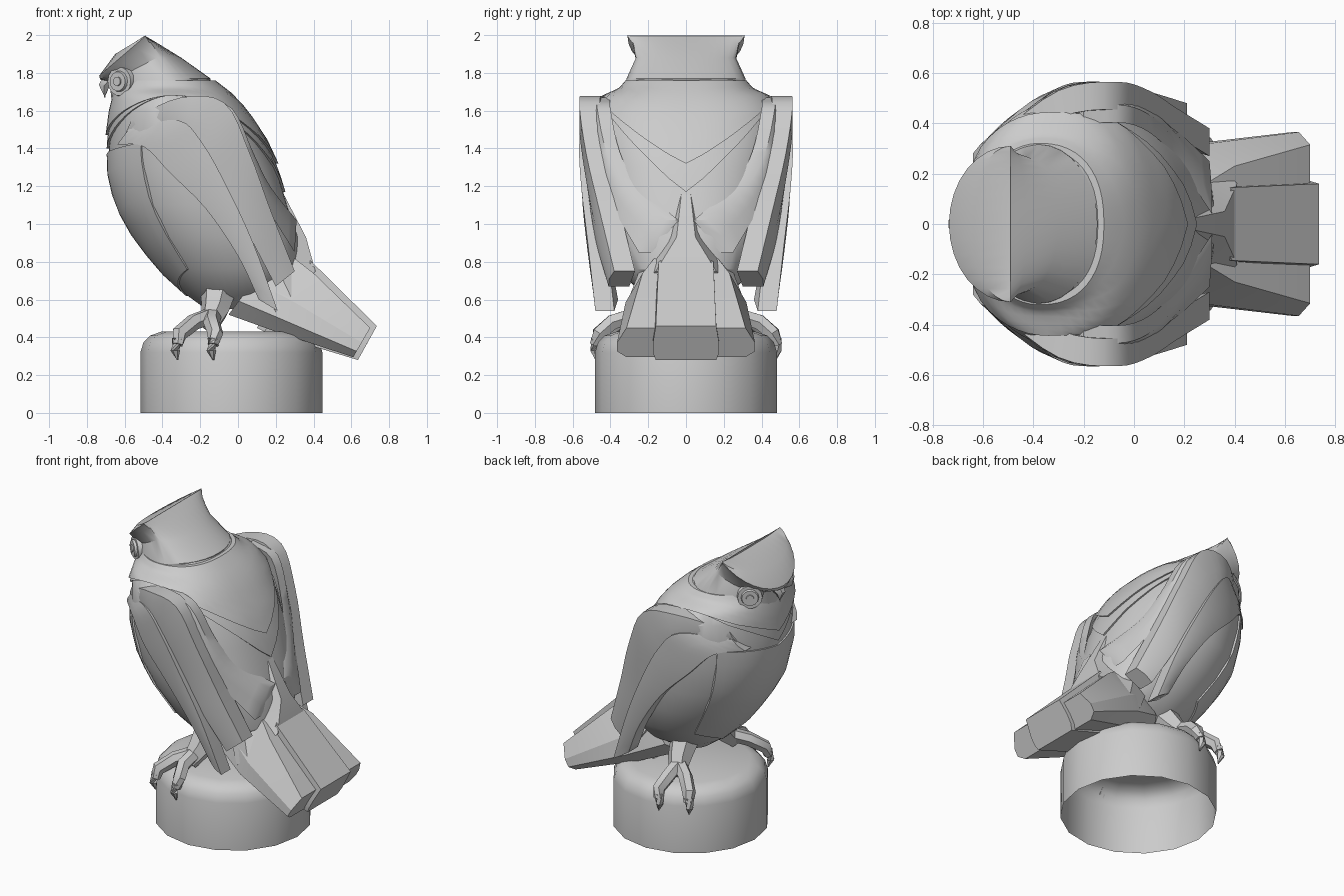
import bpy, bmesh, math
from mathutils import Vector

cube = bpy.data.objects.get("Cube")
if cube:
    bpy.data.objects.remove(cube, do_unlink=True)

stone = bpy.data.materials.new("grey_stone")
stone.use_nodes = True
GREY = (0.6, 0.6, 0.6, 1)
stone.diffuse_color = GREY
stone.node_tree.nodes["Principled BSDF"].inputs["Base Color"].default_value = GREY


def finish(name, bm, angle=30):
    bmesh.ops.remove_doubles(bm, verts=bm.verts, dist=0.0005)
    bmesh.ops.recalc_face_normals(bm, faces=bm.faces)
    mesh = bpy.data.meshes.new(name)
    bm.to_mesh(mesh)
    bm.free()
    mesh.materials.append(stone)
    obj = bpy.data.objects.new(name, mesh)
    bpy.context.collection.objects.link(obj)
    bpy.ops.object.select_all(action='DESELECT')
    obj.select_set(True)
    bpy.context.view_layer.objects.active = obj
    bpy.ops.object.shade_smooth_by_angle(angle=math.radians(angle))
    return obj


def loft(name, rings, cap_start=True, cap_end=True, angle=30, wrap=False):
    """Skin a list of closed rings; wrap joins the last ring to the first."""
    bm = bmesh.new()
    rows = [[bm.verts.new(p) for p in ring] for ring in rings]
    pairs = list(zip(rows, rows[1:])) + ([(rows[-1], rows[0])] if wrap else [])
    for a, b in pairs:
        for i in range(len(a)):
            j = (i + 1) % len(a)
            bm.faces.new((a[i], a[j], b[j], b[i]))
    if cap_start and not wrap:
        bm.faces.new(rows[0])
    if cap_end and not wrap:
        bm.faces.new(rows[-1])
    return finish(name, bm, angle)


def smooth_path(points, steps=4):
    """Catmull-Rom resampling of a list of vectors."""
    pts = [Vector(p) for p in points]
    pts = [2 * pts[0] - pts[1]] + pts + [2 * pts[-1] - pts[-2]]
    out = []
    for p, q, r, s in zip(pts, pts[1:], pts[2:], pts[3:]):
        for k in range(steps):
            t = k / steps
            out.append(0.5 * (2 * q + (r - p) * t + (2 * p - 5 * q + 4 * r - s) * t * t
                              + (3 * q - p - 3 * r + s) * t ** 3))
    return out + [pts[-2]]


def tube(name, points, radii, sides=6):
    rings = []
    for i, p in enumerate(points):
        d = Vector(points[min(i + 1, len(points) - 1)]) - Vector(points[max(i - 1, 0)])
        rot = d.to_track_quat('Z', 'Y')
        rings.append([Vector(p) + rot @ Vector((radii[i] * math.cos(a), radii[i] * math.sin(a), 0))
                      for a in (math.tau * k / sides for k in range(sides))])
    return loft(name, rings, angle=40)


# Body: height, front x, back x, half width
SECTIONS = [(0.55, -0.17, 0.08, 0.11), (0.63, -0.28, 0.24, 0.24), (0.76, -0.42, 0.33, 0.35),
            (0.93, -0.55, 0.32, 0.42), (1.1, -0.645, 0.26, 0.46), (1.3, -0.69, 0.2, 0.48),
            (1.45, -0.68, 0.13, 0.49), (1.6, -0.66, 0.03, 0.48), (1.68, -0.64, -0.04, 0.42),
            (1.72, -0.63, -0.09, 0.33), (1.78, -0.6, -0.17, 0.28)]


def body_point(z, a, off=0.0):
    for lo, hi in zip(SECTIONS, SECTIONS[1:]):
        if z <= hi[0]:
            break
    t = (z - lo[0]) / (hi[0] - lo[0])
    front, back, width = (lo[i] + (hi[i] - lo[i]) * t for i in (1, 2, 3))
    mid, half = (front + back) / 2, (back - front) / 2
    c, s = math.cos(a), math.sin(a)
    if c < 0:  # squarer back
        c, s = -abs(c) ** 0.85, math.copysign(abs(s) ** 0.85, s)
    return Vector((mid - (half + off) * c, (width + off) * s, z))


N = 48
ANGLES = [math.tau * k / N for k in range(N)]
loft("body", [[body_point(s[0], a) for a in ANGLES] for s in SECTIONS])


# Shells that sit just proud of the body
def shell_strip(a, low, high, off, n=7):
    zs = [low + (high - low) * k / n for k in range(n + 1)]
    outer = [body_point(z, a, off) for z in zs]
    return [body_point(low, a, -0.04)] + outer + [body_point(high, a, -0.04)]


def collar(name, front, back, off):
    strips = []
    for a in ANGLES:
        s, base = abs(math.sin(a)), front if math.cos(a) > 0 else back
        strips.append(shell_strip(a, base + (1.68 - base) * s, 1.76, off))
    loft(name, strips, wrap=True)


collar("lower_collar", 1.40, 1.17, 0.012)
collar("upper_collar", 1.47, 1.32, 0.024)

strips = []
for k in range(17):
    u = k / 8 - 1
    strips.append(shell_strip(u * 0.95, 0.62 + 0.14 * abs(u), 1.37 + 0.06 * abs(u), 0.01))
loft("breast_plate", strips)

# Head: lofted from the neck to the brow, then over a domed forehead to an eared ridge
M = 32


def head_ring(xc, front, back, width, z_side, z_front):
    ring = []
    for k in range(M):
        a = math.tau * k / M
        c = math.cos(a)
        ring.append(Vector((xc - (front if c > 0 else back) * c, width * math.sin(a),
                            z_side + (z_front - z_side) * max(c, 0))))
    return ring


ridge = head_ring(-0.49, 0.0, 0.0, 0.31, 2.0, 2.0)
for p in ridge:
    p.z = 1.985 + 0.015 * (abs(p.y) / 0.31) ** 4
loft("head", [head_ring(-0.36, 0.32, 0.2, 0.33, 1.66, 1.55),
              head_ring(-0.38, 0.29, 0.235, 0.315, 1.77, 1.66),
              head_ring(-0.43, 0.25, 0.13, 0.265, 1.88, 1.75),
              head_ring(-0.47, 0.26, 0.04, 0.285, 1.96, 1.765),
              head_ring(-0.49, 0.245, 0.0, 0.31, 1.995, 1.785),
              head_ring(-0.49, 0.16, 0.0, 0.31, 1.997, 1.9), ridge],
     cap_end=False, angle=35)
tube("beak", [(-0.62, 0, 1.78), (-0.68, 0, 1.765), (-0.71, 0, 1.73), (-0.705, 0, 1.67)],
     [0.05, 0.05, 0.032, 0.004])


# Wings: three overlapping feather layers given by leading and trailing edges
def feather_layer(name, lead, trail, side, thick):
    rings = []
    for a, b in zip(smooth_path(lead), smooth_path(trail)):
        inward = Vector((0, -thick, 0))
        mid = (a + b) / 2 + Vector((0, 0.012, 0))
        ring = [a, mid, b, b + inward, a + inward]
        rings.append([Vector((p.x, p.y * side, p.z)) for p in ring])
    loft(name, rings, angle=35)


OUTER = ([(-0.64, 0.28, 1.42), (-0.5, 0.42, 1.41), (-0.36, 0.49, 1.27), (-0.17, 0.52, 1.08),
          (0, 0.5, 0.83), (0.11, 0.46, 0.6)],
         [(-0.58, 0.33, 1.5), (-0.32, 0.53, 1.55), (-0.19, 0.565, 1.43), (-0.06, 0.555, 1.2),
          (0.08, 0.52, 0.9), (0.21, 0.48, 0.54)])
MIDDLE = ([(-0.6, 0.3, 1.47), (-0.34, 0.5, 1.5), (-0.2, 0.54, 1.4), (-0.06, 0.52, 1.18),
           (0.07, 0.48, 0.92), (0.2, 0.41, 0.67)],
          [(-0.56, 0.34, 1.56), (-0.3, 0.53, 1.67), (-0.07, 0.565, 1.64), (0.06, 0.53, 1.38),
           (0.17, 0.46, 1.08), (0.3, 0.38, 0.75)])
INNER = ([(-0.3, 0.46, 1.6), (-0.08, 0.49, 1.55), (0.05, 0.46, 1.32), (0.16, 0.38, 1.08),
          (0.3, 0.25, 0.85)],
         [(-0.2, 0.47, 1.67), (-0.03, 0.47, 1.61), (0.08, 0.42, 1.38), (0.17, 0.32, 1.2),
          (0.31, 0.11, 1.02)])

for side, label in ((1, "left"), (-1, "right")):
    for part, (lead, trail), thick in (("outer", OUTER, 0.1), ("middle", MIDDLE, 0.11),
                                       ("inner", INNER, 0.07)):
        feather_layer(f"{label}_{part}_wing", lead, trail, side, thick)

    # Eye: rim, ball and pupil facing forward and outward
    facing = Vector((-0.6, 0.8 * side, 0)).normalized()
    centre = Vector((-0.62, 0.2 * side, 1.755))
    for part, radius, start, end in (("eye_rim", 0.09, -0.07, 0.015), ("eye", 0.06, 0, 0.03),
                                     ("pupil", 0.028, 0, 0.038)):
        tube(f"{label}_{part}", [centre + facing * start, centre + facing * end],
             [radius, radius * 0.85], 14)

    # Leg and two toes gripping the edge of the perch
    tube(f"{label}_leg", [(-0.1, 0.14 * side, 0.66), (-0.12, 0.24 * side, 0.54),
                          (-0.15, 0.31 * side, 0.46)], [0.1, 0.075, 0.05])
    for n, tip in enumerate((-0.32, -0.13)):
        knee = -0.15 + (tip + 0.15) * 0.5
        out = 0.41 if n == 0 else 0.46
        tube(f"{label}_toe_{n + 1}",
             [(-0.13, 0.26 * side, 0.52), (knee, (out - 0.07) * side, 0.48),
              (tip + 0.01, out * side, 0.42), (tip, (out + 0.02) * side, 0.36)],
             [0.045, 0.045, 0.042, 0.03])
        tube(f"{label}_claw_{n + 1}",
             [(tip, (out + 0.015) * side, 0.39), (tip - 0.012, (out + 0.025) * side, 0.33),
              (tip, (out + 0.015) * side, 0.28)], [0.032, 0.025, 0.005])


# Rump and tail: wide bevelled slabs with a raised middle feather
def tail_slab(name, stations):
    """Each station: bottom (x, z), top (x, z), half width, bevel."""
    rings = []
    for low, high, w, bev in stations:
        ring = []
        for y, t in ((w - bev, 0), (w, 0.2), (w, 0.5), (w - bev, 1),
                     (bev - w, 1), (-w, 0.5), (-w, 0.2), (bev - w, 0)):
            ring.append((low[0] + (high[0] - low[0]) * t, y, low[1] + (high[1] - low[1]) * t))
        rings.append(ring)
    loft(name, rings, angle=20)


tail_slab("rump", [((-0.05, 1.0), (0.22, 1.2), 0.1, 0.08), ((0, 0.72), (0.36, 0.93), 0.22, 0.17),
                   ((0.15, 0.48), (0.41, 0.75), 0.3, 0.14)])
tail_slab("tail", [((-0.05, 0.52), (0.22, 0.88), 0.22, 0.1), ((0.2, 0.43), (0.4, 0.74), 0.32, 0.09),
                   ((0.61, 0.295), (0.7, 0.45), 0.365, 0.05)])
tail_slab("middle_tail_feather", [((0.1, 0.45), (0.33, 0.86), 0.04, 0.01),
                                  ((0.14, 0.43), (0.39, 0.8), 0.155, 0.01),
                                  ((0.635, 0.28), (0.735, 0.46), 0.175, 0.015)])

# Perch: rounded drum, hollow underneath
rings = []
for r, z in ((0.482, 0), (0.482, 0.32), (0.465, 0.375), (0.43, 0.41), (0.37, 0.43)):
    rings.append([(-0.035 + r * math.cos(math.tau * k / 16), r * math.sin(math.tau * k / 16), z)
                  for k in range(16)])
loft("perch", rings, cap_start=False, angle=40)
